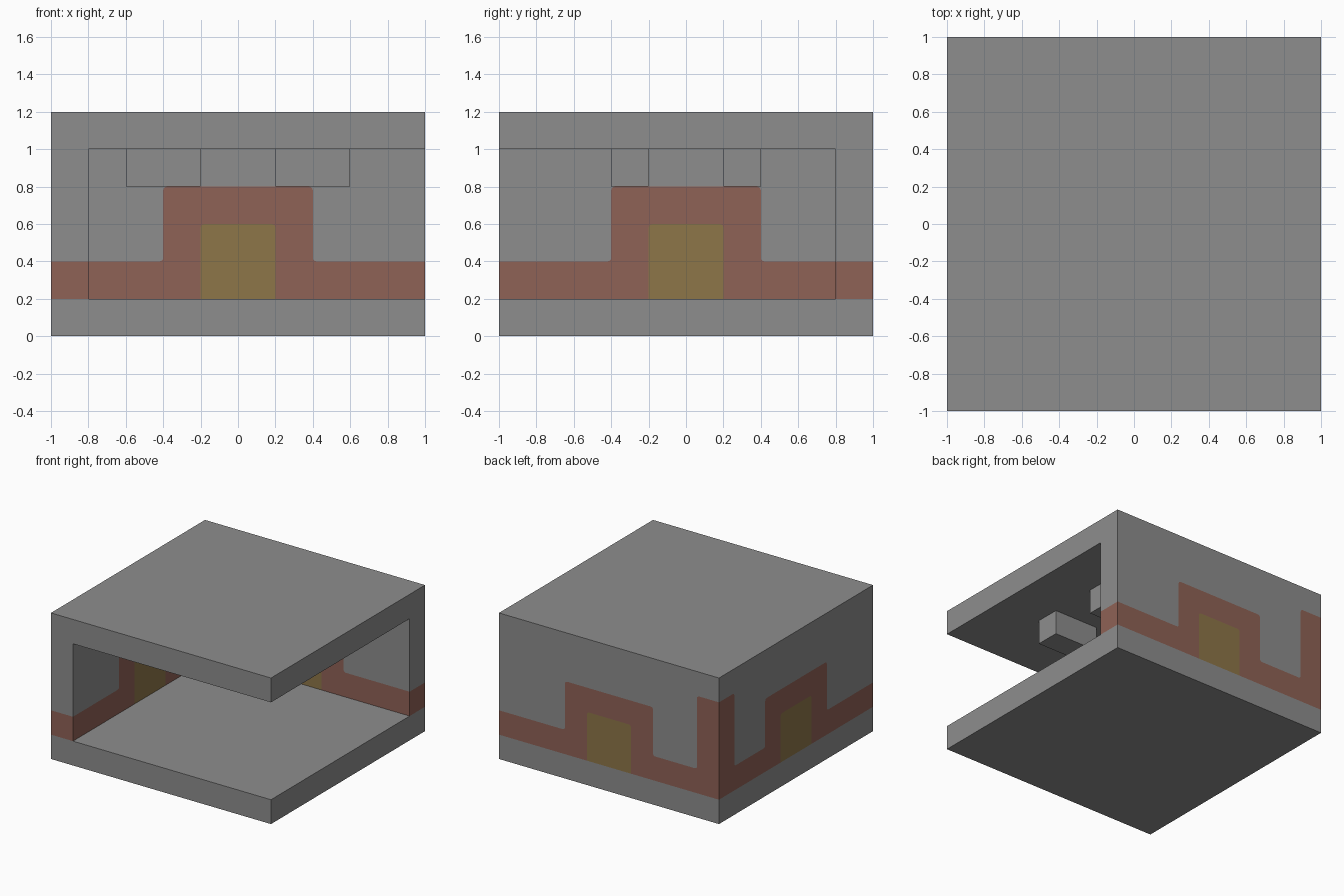
import bpy, bmesh
from mathutils import Vector

if "Cube" in bpy.data.objects:
    bpy.data.objects.remove(bpy.data.objects["Cube"], do_unlink=True)


def make_material(name, colour):
    mat = bpy.data.materials.new(name)
    mat.use_nodes = True
    mat.diffuse_color = (*colour, 1)
    mat.node_tree.nodes["Principled BSDF"].inputs["Base Color"].default_value = (*colour, 1)
    return mat


stone = make_material("stone grey", (0.27, 0.27, 0.27))
clay = make_material("clay red", (0.275, 0.122, 0.093))
ochre = make_material("ochre yellow", (0.27, 0.18, 0.066))
STONE, CLAY, OCHRE = range(3)

# Cut positions that carry both the structure and the painted pattern
XS = [-1, -0.8, -0.4, -0.2, 0.2, 0.4, 1]
YS = [-1, -0.4, -0.2, 0.2, 0.4, 0.8, 1]
ZS = [0, 0.2, 0.4, 0.6, 0.8, 1, 1.2]
CUTS = (XS, YS, ZS)
CELLS = 6


def is_solid(cell):
    """Floor, roof, left-hand wall and back wall are filled."""
    if min(cell) < 0 or max(cell) >= CELLS:
        return False
    i, j, k = cell
    return k in (0, CELLS - 1) or i == 0 or j == CELLS - 1


def pattern(centre, axis):
    """Colour of a wall face: doorway, stepped arch, low band, corner column."""
    if axis == 2 or centre.z < 0.2:
        return STONE
    along, z = abs(centre[1 - axis]), centre.z
    if along < 0.2 and z < 0.6:
        on_wall = centre.x < -0.7 or centre.y > 0.7
        return OCHRE if on_wall else STONE
    column = centre.x < -0.81 and centre.y > 0.81 and z < 1
    if z < 0.4 or (along < 0.4 and z < 0.8) or column:
        return CLAY
    return STONE


# Shell: one face wherever a filled cell meets an open one
bm = bmesh.new()
cells = [(i, j, k) for i in range(CELLS) for j in range(CELLS) for k in range(CELLS)]
for cell in filter(is_solid, cells):
    for axis in range(3):
        for side in (0, 1):
            neighbour = list(cell)
            neighbour[axis] += 2 * side - 1
            if is_solid(neighbour):
                continue
            u, v = (axis + 1) % 3, (axis + 2) % 3
            corners = []
            for du, dv in ((0, 0), (1, 0), (1, 1), (0, 1)):
                idx = list(cell)
                idx[axis] += side
                idx[u] += du
                idx[v] += dv
                corners.append(bm.verts.new([CUTS[a][idx[a]] for a in range(3)]))
            face = bm.faces.new(corners if side else corners[::-1])
            face.material_index = pattern(face.calc_center_median(), axis)
bmesh.ops.remove_doubles(bm, verts=bm.verts, dist=0.001)

# Merge flat areas of one colour, then round the free corners of the pattern
bmesh.ops.dissolve_limit(bm, angle_limit=0.01, verts=bm.verts, edges=bm.edges,
                         delimit={'MATERIAL'})
free = [v for v in bm.verts if len(v.link_edges) == 2]
bmesh.ops.bevel(bm, geom=free, offset=0.02, offset_type='OFFSET', segments=3,
                profile=0.5, affect='VERTICES')

mesh = bpy.data.meshes.new("room_shell")
bm.to_mesh(mesh)
bm.free()
for mat in (stone, clay, ochre):
    mesh.materials.append(mat)
bpy.context.collection.objects.link(bpy.data.objects.new("room_shell", mesh))


# Four blocks hanging under the roof
def ceiling_block(name, x, y):
    block_bm = bmesh.new()
    bmesh.ops.create_cube(block_bm, size=1)
    for v in block_bm.verts:
        v.co = Vector((v.co.x * 0.4 + x, v.co.y * 0.2 + y, v.co.z * 0.2 + 0.9))
    block = bpy.data.meshes.new(name)
    block_bm.to_mesh(block)
    block_bm.free()
    block.materials.append(stone)
    bpy.context.collection.objects.link(bpy.data.objects.new(name, block))


for sx, x_name in ((1, "left"), (-1, "right")):
    for sy, y_name in ((1, "back"), (-1, "front")):
        ceiling_block(f"ceiling_block_{y_name}_{x_name}", 0.4 * sx, 0.3 * sy)
